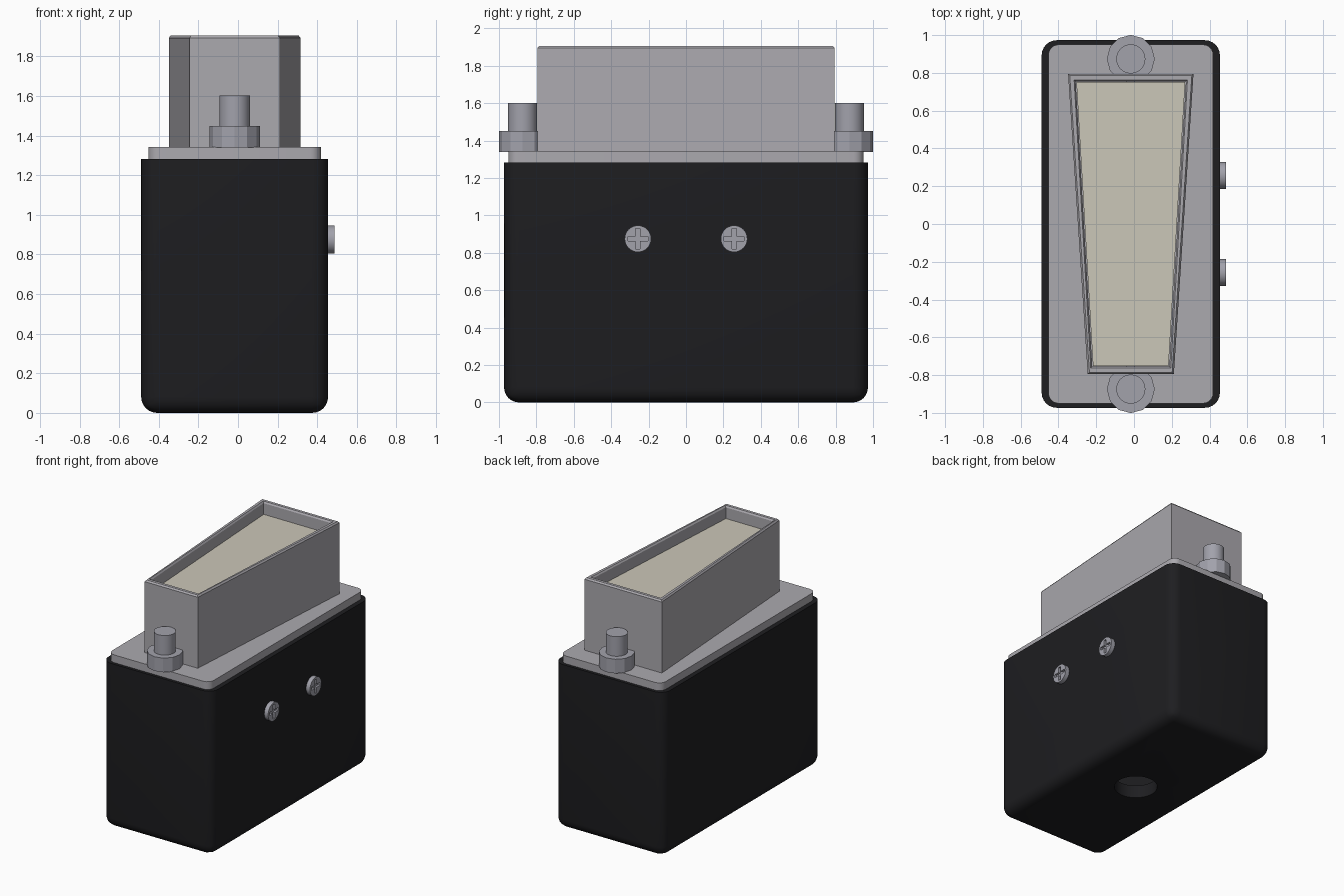
import bpy, bmesh, math

if "Cube" in bpy.data.objects:
    bpy.data.objects.remove(bpy.data.objects["Cube"])

CX = -0.017  # connector axis sits slightly off the origin because of the side screws


def material(name, rgb):
    m = bpy.data.materials.new(name)
    m.diffuse_color = (*rgb, 1)
    m.use_nodes = True
    m.node_tree.nodes["Principled BSDF"].inputs["Base Color"].default_value = m.diffuse_color
    return m


BLACK = material("black_plastic", (0.013, 0.013, 0.015))
CREAM = material("cream_plastic", (0.60, 0.57, 0.48))
METAL = material("metal", (0.41, 0.40, 0.43))
STEEL = material("steel", (0.36, 0.36, 0.41))


def finish(bm, name, mat=None):
    bmesh.ops.recalc_face_normals(bm, faces=bm.faces)
    me = bpy.data.meshes.new(name)
    bm.to_mesh(me)
    bm.free()
    ob = bpy.data.objects.new(name, me)
    bpy.context.collection.objects.link(ob)
    if mat:
        me.materials.append(mat)
    return ob


def smooth(ob):
    bpy.ops.object.select_all(action='DESELECT')
    bpy.context.view_layer.objects.active = ob
    ob.select_set(True)
    bpy.ops.object.shade_smooth_by_angle(angle=math.radians(32))


def prism(points, z0, z1):
    bm = bmesh.new()
    f = bm.faces.new([bm.verts.new((x, y, z0)) for x, y in points])
    r = bmesh.ops.extrude_face_region(bm, geom=[f])
    for v in r['geom']:
        if isinstance(v, bmesh.types.BMVert):
            v.co.z = z1
    return bm


def rounded_box(hx, hy, z0, z1, radius, round_bottom=False):
    bm = prism([(CX - hx, -hy), (CX + hx, -hy), (CX + hx, hy), (CX - hx, hy)], z0, z1)
    edges = []
    for e in bm.edges:
        a, b = (v.co.z for v in e.verts)
        if abs(a - b) > 1e-4 or (round_bottom and max(a, b) < z0 + 1e-4):
            edges.append(e)
    bmesh.ops.bevel(bm, geom=edges, offset=radius, segments=6, profile=0.5, affect='EDGES')
    return bm


def circle(x, y, r, n):
    return [(x + r * math.cos(2 * math.pi * i / n), y + r * math.sin(2 * math.pi * i / n))
            for i in range(n)]


def cut(ob, cutter):
    m = ob.modifiers.new("cut", 'BOOLEAN')
    m.operation, m.solver, m.object = 'DIFFERENCE', 'EXACT', cutter
    bpy.context.view_layer.objects.active = ob
    bpy.ops.object.modifier_apply(modifier=m.name)
    bpy.data.objects.remove(cutter)


def box(name, x0, x1, y0, y1, z0, z1):
    return finish(prism([(x0, y0), (x1, y0), (x1, y1), (x0, y1)], z0, z1), name)


# Hollow hood with a cable hole in the bottom
hood = finish(rounded_box(0.472, 0.973, 0, 1.283, 0.08, True), "hood", BLACK)
cut(hood, finish(rounded_box(0.38, 0.88, 0.10, 1.5, 0.04), "cavity_cutter"))
cut(hood, finish(prism(circle(CX, 0, 0.155, 48), -0.2, 0.3), "hole_cutter"))
smooth(hood)

# Flange plate
smooth(finish(rounded_box(0.436, 0.95, 1.28, 1.343, 0.055), "flange_plate", METAL))


# Tapered shell: open frame with softened rim
def trapezoid(front, back, hy):
    return [(CX - front, -hy), (CX + front, -hy), (CX + back, hy), (CX - back, hy)]


bm = bmesh.new()
loops = []
for front, back, hy, z in ((0.228, 0.332, 0.795, 1.34), (0.228, 0.332, 0.795, 1.894),
                           (0.219, 0.323, 0.785, 1.906), (0.212, 0.300, 0.763, 1.906),
                           (0.204, 0.292, 0.755, 1.894), (0.204, 0.292, 0.755, 1.34)):
    loops.append([bm.verts.new((x, y, z)) for x, y in trapezoid(front, back, hy)])
for a, b in zip(loops, loops[1:] + loops[:1]):
    for i in range(4):
        j = (i + 1) % 4
        bm.faces.new((a[i], a[j], b[j], b[i]))
finish(bm, "tapered_shell", METAL)

# Insulating insert
finish(prism(trapezoid(0.200, 0.288, 0.751), 1.34, 1.81), "insert", CREAM)

# Fixing posts with faceted nuts at both ends
for side, label in ((-1, "front"), (1, "back")):
    y = side * 0.874
    finish(prism(circle(CX, y, 0.127, 12), 1.34, 1.45), label + "_nut", STEEL)
    smooth(finish(prism(circle(CX, y, 0.077, 32), 1.34, 1.602), label + "_post", STEEL))

# Cross-slot screws on the right side
for y, label in ((-0.257, "front"), (0.257, "back")):
    bm = prism(circle(0, 0, 0.071, 32), 0.44, 0.488)
    for v in bm.verts:
        x, yy, z = v.co
        v.co = (z, yy + y, x + 0.875)
    screw = finish(bm, label + "_side_screw", STEEL)
    for hy, hz in ((0.054, 0.012), (0.012, 0.054)):
        cut(screw, box("slot_cutter", 0.47, 0.6, y - hy, y + hy, 0.875 - hz, 0.875 + hz))
    smooth(screw)
